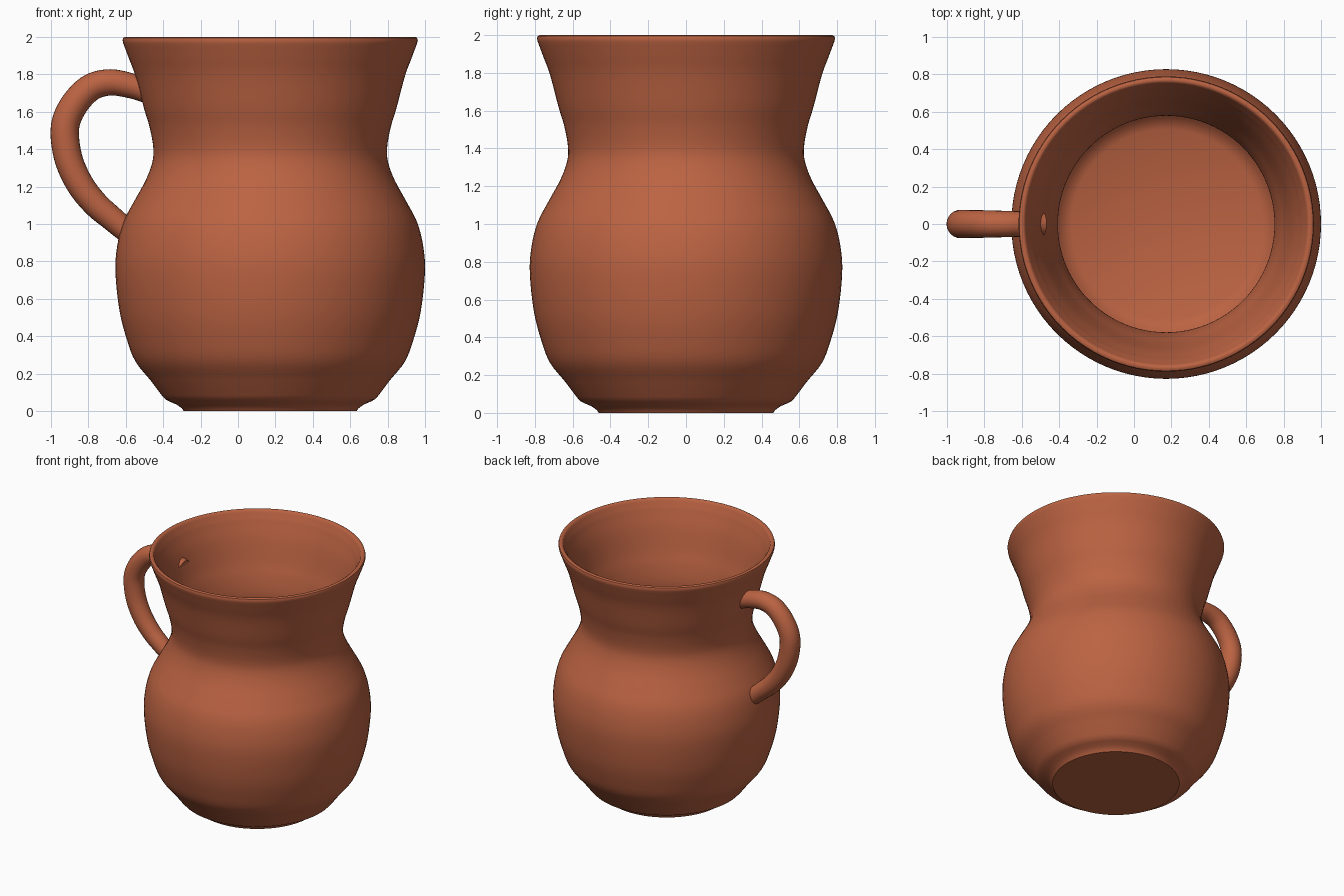
import bpy, bmesh, math
from mathutils import Vector

if "Cube" in bpy.data.objects:
    bpy.data.objects.remove(bpy.data.objects["Cube"])

CX = 0.172          # jug axis in x
SEG = 96            # sides of the turned body
clay = bpy.data.materials.new("terracotta clay")
clay.diffuse_color = (0.50, 0.125, 0.055, 1)
clay.use_nodes = True
clay.node_tree.nodes["Principled BSDF"].inputs["Base Color"].default_value = clay.diffuse_color


def smooth_path(pts, steps):
    """Catmull-Rom through the given points."""
    p = [Vector(q) for q in pts]
    p = [2 * p[0] - p[1]] + p + [2 * p[-1] - p[-2]]
    out = []
    for a, b, c, d in zip(p, p[1:], p[2:], p[3:]):
        for i in range(steps):
            t = i / steps
            out.append(0.5 * (2 * b + (c - a) * t + (2 * a - 5 * b + 4 * c - d) * t * t
                              + (3 * b - a - 3 * c + d) * t ** 3))
    return out + [p[-2]]


def skin(name, rings, angle):
    """Joins rings of points into a closed, capped tube."""
    bm = bmesh.new()
    loops = [[bm.verts.new(v) for v in ring] for ring in rings]
    n = len(loops[0])
    for a, b in zip(loops, loops[1:]):
        for i in range(n):
            j = (i + 1) % n
            bm.faces.new((a[i], a[j], b[j], b[i]))
    bm.faces.new(loops[0][::-1])
    bm.faces.new(loops[-1])
    bmesh.ops.recalc_face_normals(bm, faces=bm.faces)
    me = bpy.data.meshes.new(name)
    bm.to_mesh(me)
    bm.free()
    me.materials.append(clay)
    ob = bpy.data.objects.new(name, me)
    bpy.context.collection.objects.link(ob)
    bpy.ops.object.select_all(action='DESELECT')
    bpy.context.view_layer.objects.active = ob
    ob.select_set(True)
    bpy.ops.object.shade_smooth_by_angle(angle=math.radians(angle))


# Jug body: foot, belly, neck and flared mouth as (radius, z)
foot = [(0.462, 0), (0.472, 0.015), (0.50, 0.035), (0.535, 0.05), (0.56, 0.063), (0.58, 0.085)]
wall = smooth_path([(0.64, 0.165), (0.72, 0.265), (0.765, 0.38), (0.805, 0.535), (0.827, 0.74),
                    (0.818, 0.88), (0.785, 1.01), (0.725, 1.125), (0.665, 1.235), (0.63, 1.33),
                    (0.625, 1.41), (0.645, 1.52), (0.675, 1.62), (0.72, 1.79),
                    (0.757, 1.89), (0.785, 1.965)], 4)
lip = [(0.789, 1.982), (0.785, 1.995), (0.775, 2.0), (0.765, 2.0), (0.755, 1.994), (0.75, 1.98)]
# Inner wall runs parallel to the outer one, down to a flat floor
inner = []
for a, b, c in zip(wall, wall[1:], wall[2:]):
    nrm = Vector((-(c - a).y, (c - a).x)).normalized()
    inner.append(b + nrm * 0.045)
inner = [q for q in inner if 0.2 < q.y < 1.95][::-1]
floor = [(inner[-1].x - 0.06, 0.12), (inner[-1].x - 0.12, 0.09)]
profile = foot + [tuple(q) for q in wall] + lip + [tuple(q) for q in inner] + floor
angles = [2 * math.pi * i / SEG for i in range(SEG)]
skin("jug_body", [[(CX + r * math.cos(a), r * math.sin(a), z) for a in angles]
                  for r, z in profile], 40)

# Handle: round tube along an ear-shaped path, thinner at the ends
path = smooth_path([(-0.488, 1.71), (-0.57, 1.738), (-0.68, 1.757), (-0.78, 1.733), (-0.86, 1.66),
                    (-0.915, 1.56), (-0.925, 1.46), (-0.90, 1.33), (-0.84, 1.205),
                    (-0.76, 1.105), (-0.68, 1.035), (-0.585, 0.955)], 5)
rings = []
for k, c in enumerate(path):
    t = (path[min(k + 1, len(path) - 1)] - path[max(k - 1, 0)]).normalized()
    rad = 0.063 + 0.013 * math.sin(math.pi * k / (len(path) - 1))
    rings.append([(c.x - t.y * rad * math.cos(a), rad * math.sin(a), c.y + t.x * rad * math.cos(a))
                  for a in (2 * math.pi * i / 24 for i in range(24))])
skin("handle", rings, 40)
